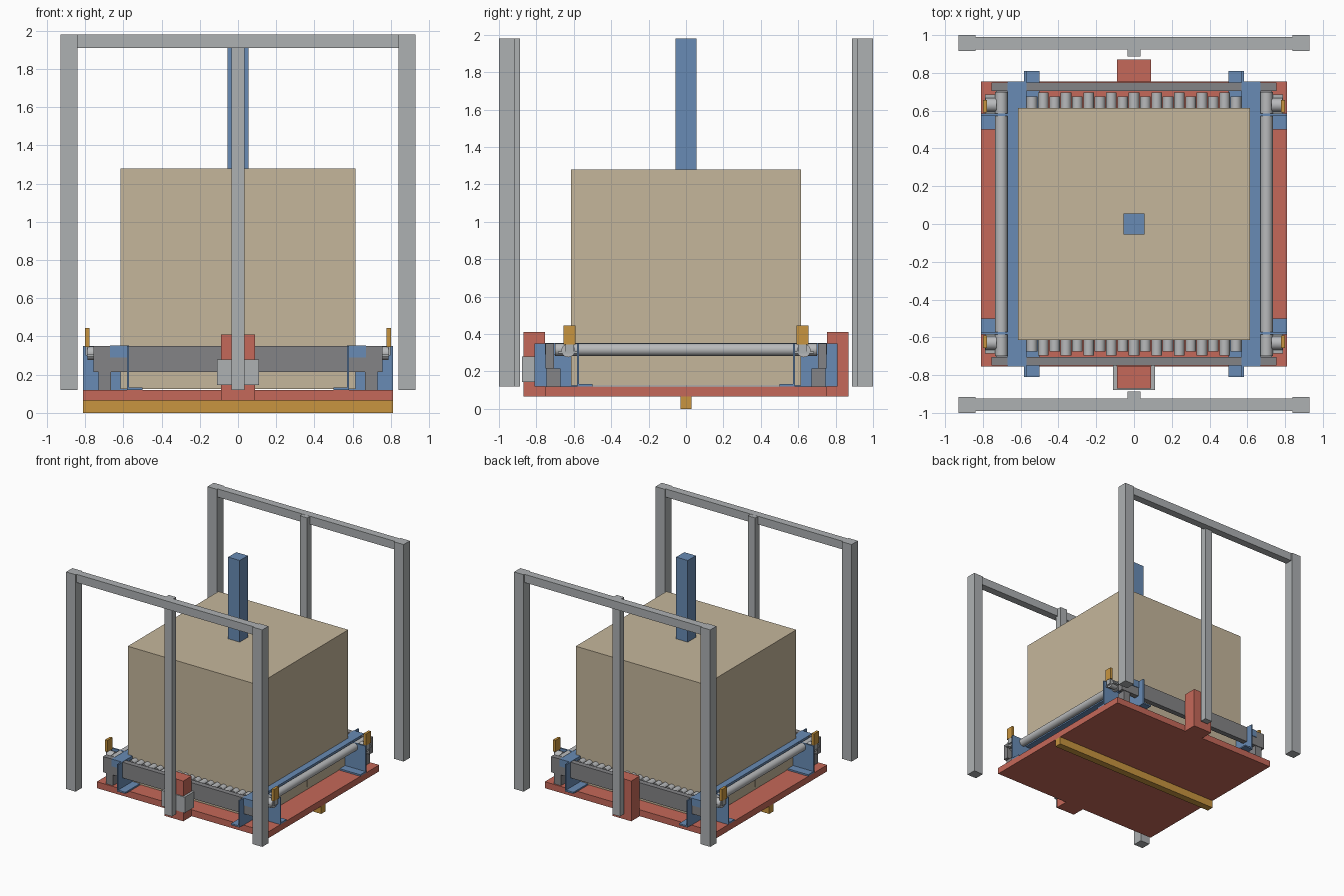
import bpy
from math import radians

cube = bpy.data.objects.get("Cube")
if cube:
    bpy.data.objects.remove(cube, do_unlink=True)


def material(name, rgb):
    m = bpy.data.materials.new(name)
    m.use_nodes = True
    colour = (*rgb, 1)
    m.diffuse_color = colour
    m.node_tree.nodes["Principled BSDF"].inputs["Base Color"].default_value = colour
    return m


TAN = material("tan", (0.56, 0.47, 0.33))
RED = material("red", (0.56, 0.14, 0.10))
BLUE = material("blue", (0.14, 0.26, 0.46))
OCHRE = material("ochre", (0.58, 0.30, 0.05))
GREY = material("light grey", (0.42, 0.44, 0.45))
DARK = material("dark grey", (0.23, 0.23, 0.24))
STEEL = material("roller steel", (0.48, 0.49, 0.50))


def box(name, mat, x, y, z):
    """Axis-aligned box from (low, high) ranges."""
    ranges = [sorted(r) for r in (x, y, z)]
    bpy.ops.mesh.primitive_cube_add(size=1, location=[sum(r) / 2 for r in ranges])
    ob = bpy.context.object
    ob.name = name
    ob.scale = [r[1] - r[0] for r in ranges]
    bpy.ops.object.transform_apply(location=False, rotation=False)
    ob.data.materials.append(mat)
    return ob


def rod(name, mat, centre, radius, length, axis):
    """Smooth cylinder along one axis."""
    turn = {"x": (0, radians(90), 0), "y": (radians(90), 0, 0), "z": (0, 0, 0)}[axis]
    bpy.ops.mesh.primitive_cylinder_add(vertices=32, radius=radius, depth=length,
                                        location=centre, rotation=turn)
    ob = bpy.context.object
    ob.name = name
    ob.data.materials.append(mat)
    bpy.ops.object.shade_smooth_by_angle(angle=radians(40))
    return ob


def span(sign, low, high):
    return (sign * low, sign * high)


SIDES = ((1, "left"), (-1, "right"))
ENDS = ((-1, "front"), (1, "back"))

# Base plate and the bar beneath it
box("base_plate", RED, (-0.81, 0.81), (-0.755, 0.755), (0.065, 0.12))
box("base_bar", OCHRE, (-0.81, 0.81), (-0.03, 0.03), (0, 0.065))

# Load and central mast
box("load_box", TAN, (-0.615, 0.615), (-0.615, 0.615), (0.125, 1.28))
box("mast", BLUE, (-0.055, 0.055), (-0.055, 0.055), (1.28, 1.98))

# Gantry frames, guide blocks and cross beams
for e, end in ENDS:
    for s, side in SIDES:
        box(f"{end}_{side}_post", GREY, span(s, 0.84, 0.93), span(e, 0.915, 1), (0.12, 1.98))
    box(f"{end}_top_beam", GREY, (-0.84, 0.84), span(e, 0.925, 0.99), (1.91, 1.98))
    box(f"{end}_centre_post", GREY, (-0.035, 0.035), span(e, 0.888, 0.945), (0.12, 1.979))
    box(f"{end}_guide_block", RED, (-0.09, 0.09), span(e, 0.755, 0.87), (0.065, 0.41))
    box(f"{end}_cross_beam", DARK, (-0.755, 0.755), span(e, 0.705, 0.75), (0.215, 0.349))

# Bracket wrapped around the front guide block
box("bracket_face", GREY, (-0.11, 0.11), (-0.878, -0.87), (0.145, 0.28))
for s, side in SIDES:
    box(f"bracket_{side}_cheek", GREY, span(s, 0.09, 0.11), (-0.87, -0.75), (0.145, 0.28))

# Conveyor rollers, alternating long and short
for i in range(19):
    half = 0.695 if i % 2 else 0.675
    rod("conveyor_roller", STEEL, (-0.54 + i * 0.06, 0, 0.315), 0.028, 2 * half, "y")

for s, side in SIDES:
    # Side rail and long side roller
    box(f"{side}_rail", BLUE, span(s, 0.57, 0.67), (-0.755, 0.755), (0.29, 0.352))
    rod(f"{side}_roller", STEEL, (s * 0.702, 0, 0.317), 0.033, 1.4, "y")

    # Fork pocket panels on the load's sides
    for e, end in ENDS:
        box(f"{side}_{end}_panel", TAN, span(s, 0.615, 0.621), span(e, 0.055, 0.525),
            (0.145, 0.265))

    for e, end in ENDS:
        tag = f"{end}_{side}"
        # Angle brackets in each corner
        box(f"{tag}_end_plate", BLUE, span(s, 0.57, 0.582), span(e, 0.57, 0.81), (0.12, 0.35))
        box(f"{tag}_end_foot", BLUE, span(s, 0.50, 0.57), span(e, 0.57, 0.81), (0.12, 0.133))
        box(f"{tag}_side_plate", BLUE, span(s, 0.582, 0.81), span(e, 0.572, 0.584), (0.12, 0.35))
        box(f"{tag}_side_foot", BLUE, span(s, 0.582, 0.81), span(e, 0.50, 0.572), (0.12, 0.133))
        # Support under the cross beam
        box(f"{tag}_support", DARK, span(s, 0.665, 0.73), span(e, 0.67, 0.745), (0.12, 0.215))
        # Sensor with mount and flag
        box(f"{tag}_sensor_mount", GREY, span(s, 0.735, 0.79), span(e, 0.584, 0.685), (0.295, 0.308))
        rod(f"{tag}_sensor_body", STEEL, (s * 0.757, e * 0.63, 0.312), 0.036, 0.06, "x")
        box(f"{tag}_sensor_flag", OCHRE, span(s, 0.778, 0.80), span(e, 0.59, 0.656), (0.345, 0.445))
        box(f"{tag}_flag_stem", GREY, span(s, 0.78, 0.798), span(e, 0.60, 0.645), (0.30, 0.345))
